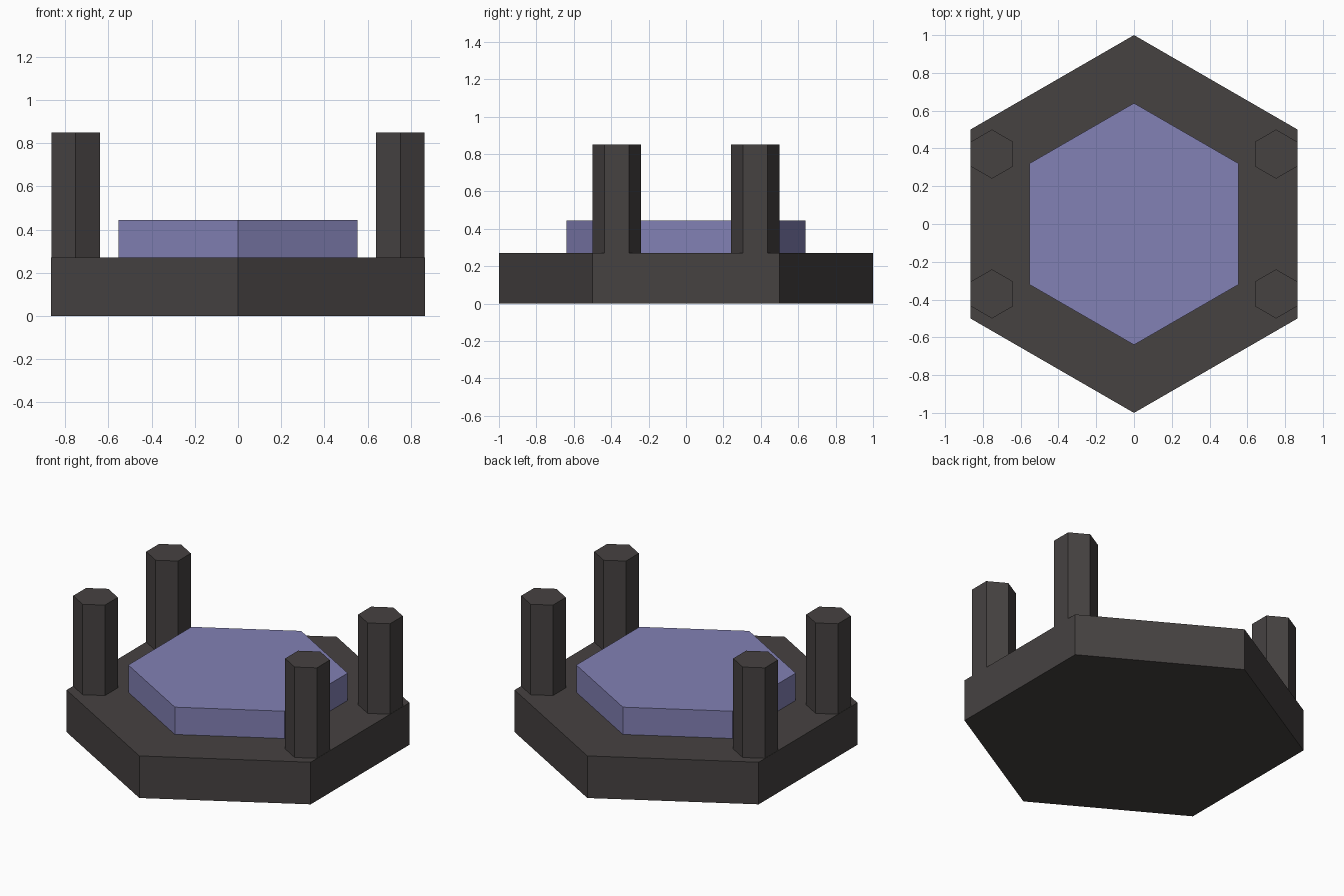
import bpy, math

if "Cube" in bpy.data.objects:
    bpy.data.objects.remove(bpy.data.objects["Cube"])


def material(name, rgb):
    m = bpy.data.materials.new(name)
    m.diffuse_color = (*rgb, 1)
    m.use_nodes = True
    m.node_tree.nodes["Principled BSDF"].inputs["Base Color"].default_value = m.diffuse_color
    return m


dark = material("dark stone", (0.061, 0.054, 0.053))
violet = material("violet", (0.225, 0.218, 0.458))


def hex_prism(name, radius, z0, z1, mat, x=0, y=0):
    """Hexagonal prism with corners pointing along +y and -y."""
    bpy.ops.mesh.primitive_cylinder_add(
        vertices=6, radius=radius, depth=z1 - z0, location=(x, y, (z0 + z1) / 2))
    ob = bpy.context.object
    ob.name = name
    # Make sure a corner lies on the y axis
    v = ob.data.vertices[0].co
    ob.rotation_euler.z = math.pi / 2 - math.atan2(v.y, v.x)
    bpy.ops.object.transform_apply(location=False, rotation=True, scale=False)
    ob.data.materials.append(mat)
    return ob


# Base plate and raised centre slab
hex_prism("base", 1.0, 0, 0.27, dark)
hex_prism("centre_slab", 0.64, 0.265, 0.445, violet)

# Four corner pillars
for sx, side in ((-1, "left"), (1, "right")):
    for sy, end in ((-1, "front"), (1, "back")):
        hex_prism(f"{end}_{side}_pillar", 0.13, 0.265, 0.85, dark, sx * 0.752, sy * 0.37)
